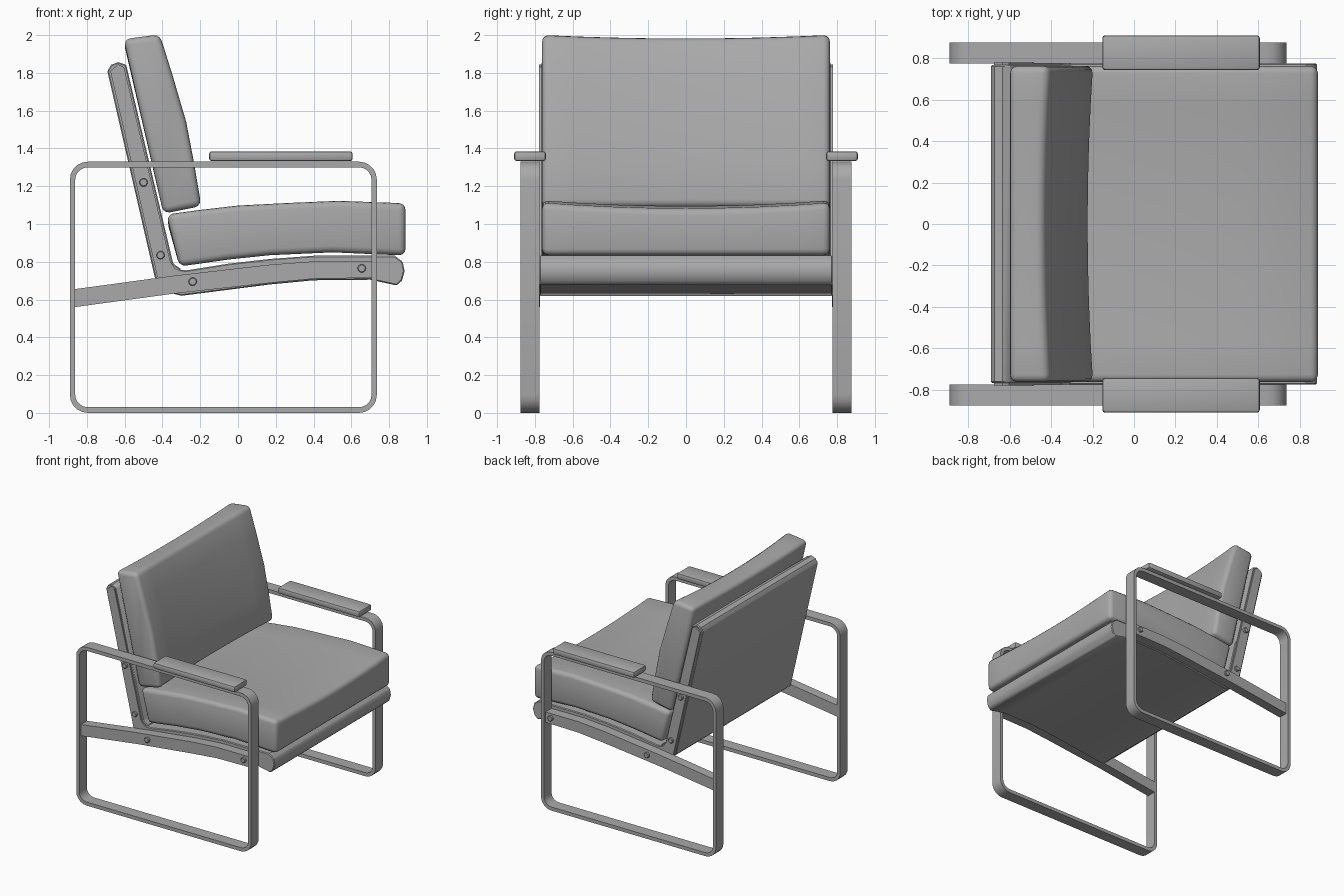
import bpy, bmesh, math

if "Cube" in bpy.data.objects:
    bpy.data.objects.remove(bpy.data.objects["Cube"])

grey = bpy.data.materials.new("mid_grey")
grey.diffuse_color = (0.4, 0.4, 0.405, 1)
grey.use_nodes = True
grey.node_tree.nodes["Principled BSDF"].inputs["Base Color"].default_value = grey.diffuse_color


def finish(bm, name, bevel=0.0, segs=2, limit=25):
    """Round the sharp edges, then make a smooth-by-angle object."""
    bmesh.ops.recalc_face_normals(bm, faces=bm.faces[:])
    if bevel:
        sharp = [e for e in bm.edges
                 if e.is_manifold and e.calc_face_angle() > math.radians(limit)]
        bmesh.ops.bevel(bm, geom=sharp, offset=bevel, segments=segs,
                        affect='EDGES', profile=0.5, clamp_overlap=True)
    me = bpy.data.meshes.new(name)
    bm.to_mesh(me)
    bm.free()
    me.materials.append(grey)
    ob = bpy.data.objects.new(name, me)
    bpy.context.collection.objects.link(ob)
    bpy.ops.object.select_all(action='DESELECT')
    ob.select_set(True)
    bpy.context.view_layer.objects.active = ob
    bpy.ops.object.shade_smooth_by_angle(angle=math.radians(35))
    return ob


def prism(name, profile, y0, y1, bevel=0.0, segs=2, cuts=1, sag=None, limit=25):
    """Extrude an (x, z) profile along y; sag(x, z) gives the offset mid-width."""
    bm = bmesh.new()
    rings = []
    for i in range(cuts + 1):
        t = i / cuts
        w = 1 - (2 * t - 1) ** 2
        ring = []
        for x, z in profile:
            dx, dz = sag(x, z) if sag else (0, 0)
            ring.append(bm.verts.new((x + dx * w, y0 + (y1 - y0) * t, z + dz * w)))
        rings.append(ring)
    n = len(profile)
    for a, b in zip(rings, rings[1:]):
        for j in range(n):
            k = (j + 1) % n
            bm.faces.new((a[j], a[k], b[k], b[j]))
    bm.faces.new(rings[0])
    bm.faces.new(rings[-1])
    return finish(bm, name, bevel, segs, limit)


def rounded_rect(x0, x1, z0, z1, r, n=5):
    pts = []
    for cx, cz, a0 in ((x1 - r, z1 - r, 0), (x0 + r, z1 - r, 90),
                       (x0 + r, z0 + r, 180), (x1 - r, z0 + r, 270)):
        for i in range(n + 1):
            a = math.radians(a0 + 90 * i / n)
            pts.append((cx + r * math.cos(a), cz + r * math.sin(a)))
    return pts


def loop_frame(name, y0, y1):
    """Flat-bar loop: outer and inner rounded rectangles joined as a ring."""
    outer = rounded_rect(-0.89, 0.735, 0.0, 1.33, 0.095)
    inner = rounded_rect(-0.862, 0.707, 0.03, 1.30, 0.067)
    bm = bmesh.new()
    rows = [[bm.verts.new((x, y, z)) for x, z in p]
            for p, y in ((outer, y0), (outer, y1), (inner, y1), (inner, y0))]
    n = len(outer)
    for r in range(4):
        a, b = rows[r], rows[(r + 1) % 4]
        for j in range(n):
            k = (j + 1) % n
            bm.faces.new((a[j], a[k], b[k], b[j]))
    finish(bm, name)


def bolt(name, x, z, y0, y1):
    prism(name, [(x + 0.022 * math.cos(i * math.pi / 6),
                  z + 0.022 * math.sin(i * math.pi / 6)) for i in range(12)],
          y0, y1, limit=45, bevel=0.004, segs=1)


# Seat cushion, dished across the top
prism("seat_cushion",
      [(-0.378, 1.053), (-0.2, 1.077), (0, 1.1), (0.25, 1.113), (0.53, 1.125),
       (0.887, 1.112), (0.887, 0.833), (0.5, 0.85), (0.17, 0.835),
       (-0.05, 0.812), (-0.31, 0.775)],
      -0.762, 0.762, 0.035, 3, cuts=8,
      sag=lambda x, z: (0, -0.03 if z > 0.95 else 0))

# Back cushion, dished across the front and top
prism("back_cushion",
      [(-0.605, 1.98), (-0.412, 2.005), (-0.345, 1.79), (-0.272, 1.54),
       (-0.23, 1.32), (-0.192, 1.095), (-0.395, 1.055)],
      -0.762, 0.762, 0.035, 3, cuts=8,
      sag=lambda x, z: (-0.026 if x > -0.72 + 0.24 * (2 - z) + 0.2 else 0,
                        -0.018 if z > 1.9 else 0))

# Seat base with a rolled front edge
prism("seat_base",
      [(-0.37, 0.76), (-0.27, 0.755), (-0.05, 0.79), (0.17, 0.815), (0.4, 0.832),
       (0.83, 0.832), (0.872, 0.80), (0.882, 0.75), (0.868, 0.70), (0.84, 0.675),
       (0.7, 0.705), (0.4, 0.702), (0.17, 0.68), (-0.05, 0.652), (-0.3, 0.62),
       (-0.345, 0.632)],
      -0.775, 0.775, 0.006, 1, limit=40)

# Back panel with a rounded top
prism("back_panel",
      [(-0.44, 0.715), (-0.692, 1.81), (-0.672, 1.843), (-0.635, 1.857),
       (-0.592, 1.843), (-0.343, 0.79), (-0.30, 0.76), (-0.345, 0.635)],
      -0.766, 0.766, 0.006, 1, limit=40)

for s, side in ((-1, "right"), (1, "left")):
    # Side loop and the rail across it
    loop_frame(side + "_side_loop", s * 0.775, s * 0.875)
    prism(side + "_seat_rail",
          [(-0.865, 0.655), (-0.35, 0.725), (0.17, 0.785), (0.4, 0.802),
           (0.71, 0.802), (0.71, 0.715), (0.4, 0.71), (0.17, 0.688),
           (-0.35, 0.63), (-0.865, 0.56)],
          s * 0.774, s * 0.855)
    # Strap along the back panel edge
    prism(side + "_back_strap",
          [(-0.427, 0.72), (-0.676, 1.81), (-0.635, 1.845), (-0.603, 1.83),
           (-0.358, 0.80), (-0.335, 0.765), (-0.30, 0.75), (-0.34, 0.66)],
          s * 0.765, s * 0.778)
    # Arm pad
    prism(side + "_arm_pad",
          [(-0.153, 1.333), (-0.153, 1.385), (0.607, 1.385), (0.607, 1.333)],
          s * 0.742, s * 0.91, 0.014, 2)
    # Bolts
    for i, (x, z, y) in enumerate(((-0.5, 1.22, 0.778), (-0.41, 0.835, 0.778),
                                   (-0.24, 0.695, 0.855), (0.655, 0.765, 0.855))):
        bolt(f"{side}_bolt_{i + 1}", x, z, s * (y - 0.01), s * (y + 0.018))
